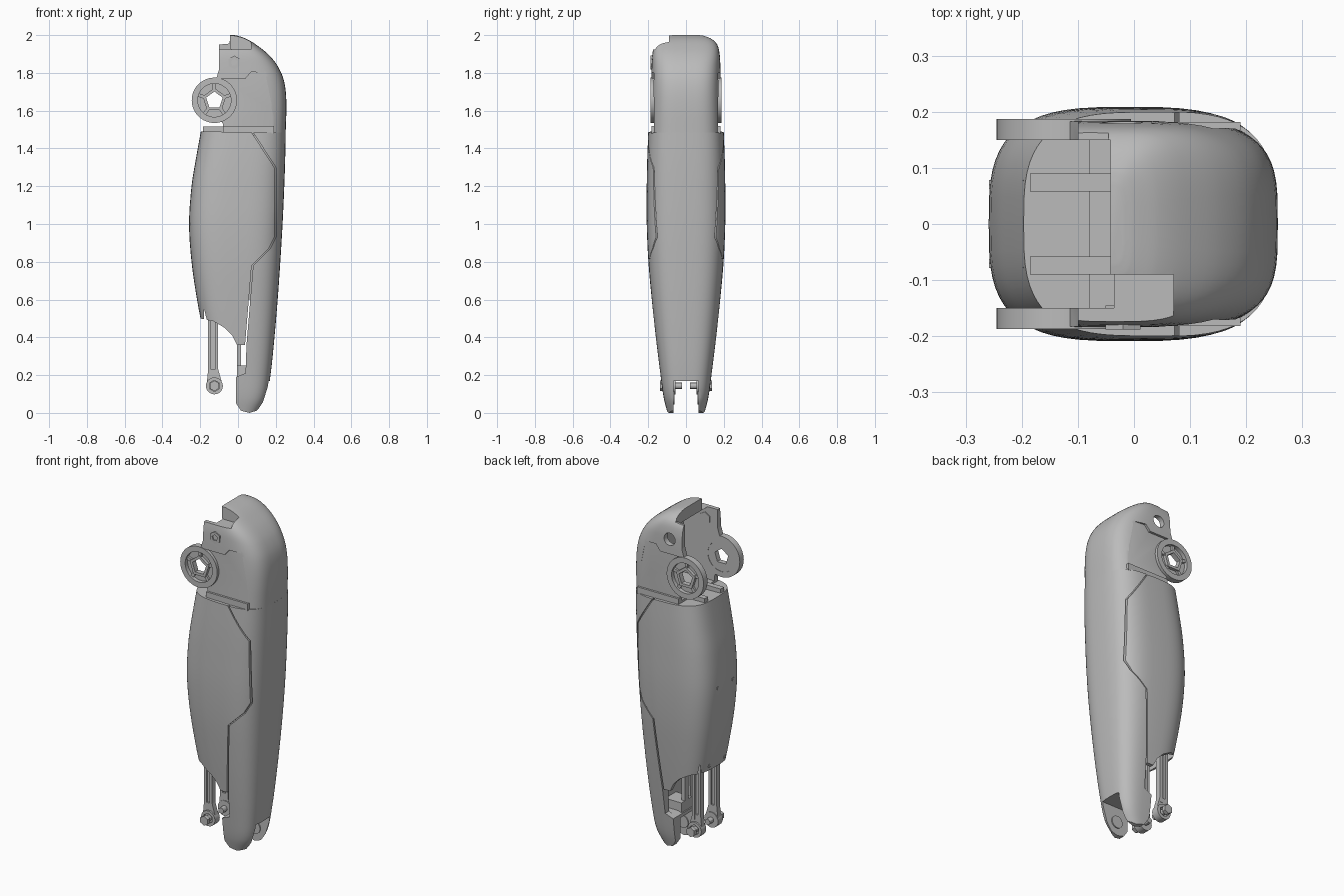
import bpy, bmesh, math
from mathutils import Vector

if "Cube" in bpy.data.objects:
    bpy.data.objects.remove(bpy.data.objects["Cube"], do_unlink=True)

grey = bpy.data.materials.new("plain_grey")
grey.use_nodes = True
colour = (0.5, 0.5, 0.5, 1)
grey.diffuse_color = colour
grey.node_tree.nodes["Principled BSDF"].inputs["Base Color"].default_value = colour


def finish(name, bm):
    bmesh.ops.recalc_face_normals(bm, faces=bm.faces)
    mesh = bpy.data.meshes.new(name)
    bm.to_mesh(mesh)
    bm.free()
    mesh.materials.append(grey)
    obj = bpy.data.objects.new(name, mesh)
    bpy.context.collection.objects.link(obj)
    return obj


def prism(name, outline, y0, y1):
    """Side outline (x, z) extruded across y."""
    bm = bmesh.new()
    face = bm.faces.new([bm.verts.new((x, y0, z)) for x, z in outline])
    out = bmesh.ops.extrude_face_region(bm, geom=[face])
    bmesh.ops.translate(bm, vec=(0, y1 - y0, 0),
                        verts=[v for v in out["geom"] if isinstance(v, bmesh.types.BMVert)])
    return finish(name, bm)


def box(name, x0, x1, y0, y1, z0, z1):
    return prism(name, [(x0, z0), (x1, z0), (x1, z1), (x0, z1)], y0, y1)


def disc(name, x, z, r, y0, y1, sides=48):
    step = math.tau / sides
    return prism(name, [(x + r * math.sin(i * step), z + r * math.cos(i * step))
                        for i in range(sides)], y0, y1)


def loft(name, rings, power, sx=1.0, sy=1.0, sides=64):
    """Rounded-square rings (z, x min, x max, half width), blended smoothly."""
    rows = [Vector(r) for r in rings]
    dense = []
    for i in range(len(rows) - 1):
        p0, p1, p2, p3 = rows[max(i - 1, 0)], rows[i], rows[i + 1], rows[min(i + 2, len(rows) - 1)]
        span = p2[0] - p1[0]
        m1 = (p2 - p0) * (span / (p2[0] - p0[0]))
        m2 = (p3 - p1) * (span / (p3[0] - p1[0]))
        for k in range(4):
            t = k / 4
            a, b = t * t * (3 - 2 * t), t * (1 - t)
            dense.append(p1 * (1 - a) + p2 * a + m1 * (b * (1 - t)) - m2 * (b * t))
    dense.append(rows[-1])
    bm = bmesh.new()
    loops = []
    for z, lo, hi, half in dense:
        loop = []
        for i in range(sides):
            c, s = math.cos(math.tau * i / sides), math.sin(math.tau * i / sides)
            ex, ey = [math.copysign(abs(v) ** (2 / power), v) for v in (c, s)]
            loop.append(bm.verts.new(((lo + hi) / 2 + sx * ex * (hi - lo) / 2, sy * ey * half, z)))
        loops.append(loop)
    for a, b in zip(loops, loops[1:]):
        for i in range(sides):
            j = (i + 1) % sides
            bm.faces.new((a[i], a[j], b[j], b[i]))
    bm.faces.new(loops[0])
    bm.faces.new(loops[-1])
    return finish(name, bm)


def carve(obj, tool, mode="DIFFERENCE"):
    mod = obj.modifiers.new("carve", "BOOLEAN")
    mod.operation, mod.object, mod.solver = mode, tool, "EXACT"
    deps = bpy.context.evaluated_depsgraph_get()
    mesh = bpy.data.meshes.new_from_object(obj.evaluated_get(deps))
    obj.modifiers.clear()
    obj.data = mesh
    bpy.data.objects.remove(tool, do_unlink=True)


# Lower leg: one rounded volume split into shin shell and calf cover
leg = [(0, -.12, .105, .098), (.08, -.13, .15, .118), (.2, -.15, .172, .135),
       (.4, -.18, .193, .16), (.6, -.217, .21, .182), (.8, -.246, .224, .2),
       (1, -.259, .236, .209), (1.2, -.246, .245, .209), (1.35, -.222, .25, .206),
       (1.5, -.195, .253, .2)]
seam = [(.08, 1.485), (.2, 1.3), (.2, .93), (.17, .87), (.08, .78), (.045, .36)]

shin = loft("shin_shell", leg, 3.2)
foot = [(.04, .21), (-.01, .19), (-.01, .05), (.015, .012), (.06, 0), (.1, .012),
        (.13, .05), (.155, .13), (.3, .25), (.3, 1.485)]
carve(shin, prism("cutter", seam + foot, -.5, .5), "INTERSECT")
carve(shin, box("cutter", -.5, .5, -.066, .066, -.1, .17))
carve(shin, box("cutter", -.5, .1, -.1, .1, .2, .62))

calf = loft("calf_cover", leg, 3.2, sy=.995)
hem = [(-.005, .36), (-.03, .41), (-.07, .45), (-.13, .485), (-.2, .5), (-.4, .5), (-.4, 1.495)]
carve(calf, prism("cutter", [(x - .008, z) for x, z in seam] + hem, -.5, .5), "INTERSECT")
carve(calf, box("cutter", -.18, .5, -.13, .13, .2, .62))

core = loft("inner_core", [r for r in leg if r[0] >= .6], 3.2, .95, .95)
carve(core, box("cutter", -.5, .5, -.5, .5, 1.47, 1.6))

# Knee housing with an open front, recessed side panels and a corner notch
knee = loft("knee_housing", [
    (1.475, -.3, .252, .192), (1.65, -.3, .256, .187), (1.76, -.3, .243, .184),
    (1.84, -.28, .208, .182), (1.9, -.22, .158, .178), (1.95, -.17, .095, .165),
    (1.98, -.12, .045, .135), (1.996, -.08, 0, .095), (2, -.06, -.02, .07)], 3.6)
carve(knee, prism("cutter", [(-.5, 1.4), (-.08, 1.4), (-.08, 1.53), (-.12, 1.6), (-.115, 1.77),
                             (-.1, 1.82), (-.1, 1.95), (-.045, 1.955), (-.045, 2.2), (-.5, 2.2)],
                  -.5, .5))
carve(knee, prism("cutter", [(-.5, 1.5), (.12, 1.5), (.12, 1.8), (-.042, 1.93),
                             (-.042, 2.2), (-.5, 2.2)], -.15, .15))
panel = [(-.4, 1.4), (.215, 1.4), (.205, 1.49), (.145, 1.8), (.07, 1.805), (.04, 1.77), (-.4, 1.77)]
for y0, y1 in ((-.5, -.17), (.17, .5)):
    carve(knee, prism("cutter", panel, y0, y1))
carve(knee, box("cutter", -.2, .07, -.5, -.09, 1.925, 2.2))
carve(knee, disc("cutter", -.125, 1.655, .117, -.5, .5))
carve(knee, disc("cutter", -.02, 1.855, .036, .1, .5, 24))

# Hinge bolt on the right plate
bolt = disc("housing_bolt", -.02, 1.855, .036, -.188, -.145, 6)
carve(bolt, disc("cutter", -.02, 1.855, .018, -.3, -.175, 5))

for side, s in (("front", -1), ("rear", 1)):
    # Knee bearing: rim, backing disc and pentagon hub with spokes
    cx, cz = -.125, 1.655
    rim = disc(side + "_bearing_rim", cx, cz, .12, s * .15, s * .187)
    carve(rim, disc("cutter", cx, cz, .088, s * .1, s * .3))
    plate = disc(side + "_bearing_plate", cx, cz, .1, s * .152, s * .164)
    carve(plate, disc("cutter", cx, cz, .046, s * .1, s * .3, 5))
    hub = disc(side + "_bearing_hub", cx, cz, .065, s * .155, s * .182, 5)
    carve(hub, disc("cutter", cx, cz, .046, s * .1, s * .3, 5))
    for i in range(5):
        a = math.tau * i / 5
        d, n = Vector((math.sin(a), math.cos(a))), Vector((math.cos(a), -math.sin(a))) * .009
        c = Vector((cx, cz))
        prism(side + "_bearing_spoke", [c + d * .058 - n, c + d * .095 - n,
                                        c + d * .095 + n, c + d * .058 + n], s * .155, s * .176)
    # Ledge between panel and calf, and guide rail on the calf top
    box(side + "_panel_ledge", -.08, .19, s * .16, s * .182, 1.48, 1.52)
    box(side + "_guide_rail", -.185, .0, s * .058, s * .09, 1.48, 1.515)

    # Push rod: two rails, web, ring end and pin
    box(side + "_rod_web", -.15, -.115, s * .07, s * .08, .17, .66)
    for x in (-.158, -.121):
        box(side + "_rod_rail", x, x + .016, s * .058, s * .092, .2, .66)
    prism(side + "_rod_neck", [(-.165, .16), (-.085, .16), (-.105, .23), (-.158, .23)],
          s * .06, s * .09)
    eye = disc(side + "_rod_eye", -.125, .143, .045, s * .055, s * .1, 20)
    carve(eye, disc("cutter", -.125, .143, .03, s * .088, s * .3, 6))
    disc(side + "_rod_pin", -.125, .143, .017, s * .02, s * .135, 12)
    disc(side + "_rod_pin_cap", -.125, .143, .028, s * .115, s * .138, 6)
    # Ankle pivot disc inside each prong
    disc(side + "_ankle_pivot", .065, .08, .036, s * .06, s * .068, 24)

# Central strut with its bracket in the shin channel
box("centre_strut", -.005, .016, -.018, .018, .2, .64)
box("centre_bracket", -.005, .11, -.05, .05, .19, .25)

# Small dowels along the calf edge
for z, x in ((1.46, -.196), (1.0, -.256), (.53, -.203)):
    for y in (-.07, .07):
        box("calf_dowel", x - .002, x + .02, y - .008, y + .008, z - .008, z + .008)

# Smooth shading with crisp edges
for obj in bpy.context.collection.objects:
    if obj.type == "MESH" and obj.data.materials and obj.data.materials[0] == grey:
        obj.data.polygons.foreach_set("use_smooth", [True] * len(obj.data.polygons))
        obj.data.set_sharp_from_angle(angle=math.radians(30))
